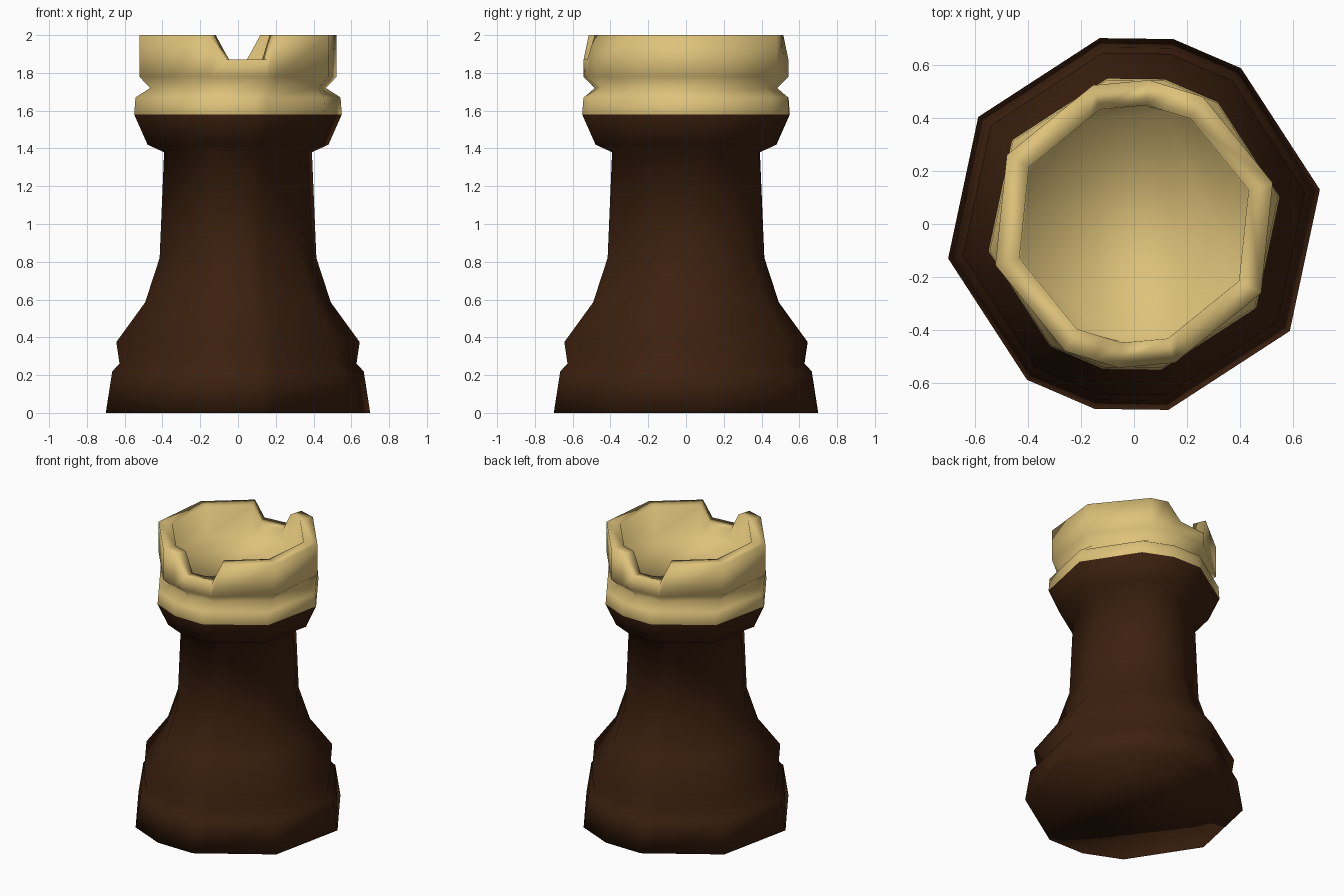
import bpy, bmesh, math

if "Cube" in bpy.data.objects:
    bpy.data.objects.remove(bpy.data.objects["Cube"])

def material(name, rgb):
    m = bpy.data.materials.new(name)
    m.diffuse_color = (*rgb, 1)
    m.use_nodes = True
    m.node_tree.nodes["Principled BSDF"].inputs["Base Color"].default_value = m.diffuse_color
    return m

# Uneven ten-sided outline (half turn repeated), as on a thinned-out 16-gon
CORNERS = [10.5, 55.5, 78, 100.5, 145.5]
CORNERS += [a + 180 for a in CORNERS]
TWIST = 6                       # the battlement is turned slightly
NOTCH_SHOULDERS = [68.5, 106.8, 248.5, 286.8]   # points lying on the straight sides
NOTCH_FLOORS = [78, 100.5, 258, 280.5]
ANGLES = sorted(CORNERS + NOTCH_SHOULDERS)

def outline(radius, twist=0):
    """Points of the ten-sided outline, extra points placed on its sides."""
    pts = []
    for a in ANGLES:
        r = radius
        if a not in CORNERS:
            lo = max(c for c in CORNERS if c < a)
            hi = min(c for c in CORNERS if c > a)
            half = math.radians(hi - lo) / 2
            r *= math.cos(half) / math.cos(math.radians(a - lo) - half)
        t = math.radians(a + twist)
        pts.append((r * math.cos(t), r * math.sin(t)))
    return pts

bm = bmesh.new()

def ring(radius, z, twist=0, notched=False):
    return [bm.verts.new((x, y, 1.87 if notched and a in NOTCH_FLOORS else z))
            for a, (x, y) in zip(ANGLES, outline(radius, twist))]

# Base, waist and collar profile, then the battlement rim and the inner well
rings = [ring(r, z) for r, z in [
    (0.712, 0), (0.677, 0.22), (0.638, 0.26), (0.655, 0.375), (0.5, 0.585),
    (0.422, 0.82), (0.398, 1.38), (0.487, 1.42), (0.559, 1.58), (0.552, 1.67)]]
rings.append(ring(0.485, 1.72, TWIST))
rings.append(ring(0.545, 1.78, TWIST))
rings.append(ring(0.545, 2.0, TWIST, True))
rings.append(ring(0.45, 2.0, TWIST, True))
rings.append(ring(0.445, 1.79, TWIST))

n = len(ANGLES)
for level, (lower, upper) in enumerate(zip(rings, rings[1:])):
    for i in range(n):
        j = (i + 1) % n
        f = bm.faces.new((lower[i], lower[j], upper[j], upper[i]))
        f.material_index = 1 if level >= 8 else 0   # pale crown above the collar
bm.faces.new(rings[0][::-1])
bm.faces.new(rings[-1]).material_index = 1
for f in bm.faces:
    f.smooth = True
bmesh.ops.recalc_face_normals(bm, faces=bm.faces)

mesh = bpy.data.meshes.new("tower_piece")
bm.to_mesh(mesh)
bm.free()
mesh.materials.append(material("dark brown wood", (0.045, 0.0145, 0.0045)))
mesh.materials.append(material("pale tan wood", (0.73, 0.54, 0.195)))
obj = bpy.data.objects.new("tower_piece", mesh)
bpy.context.collection.objects.link(obj)
